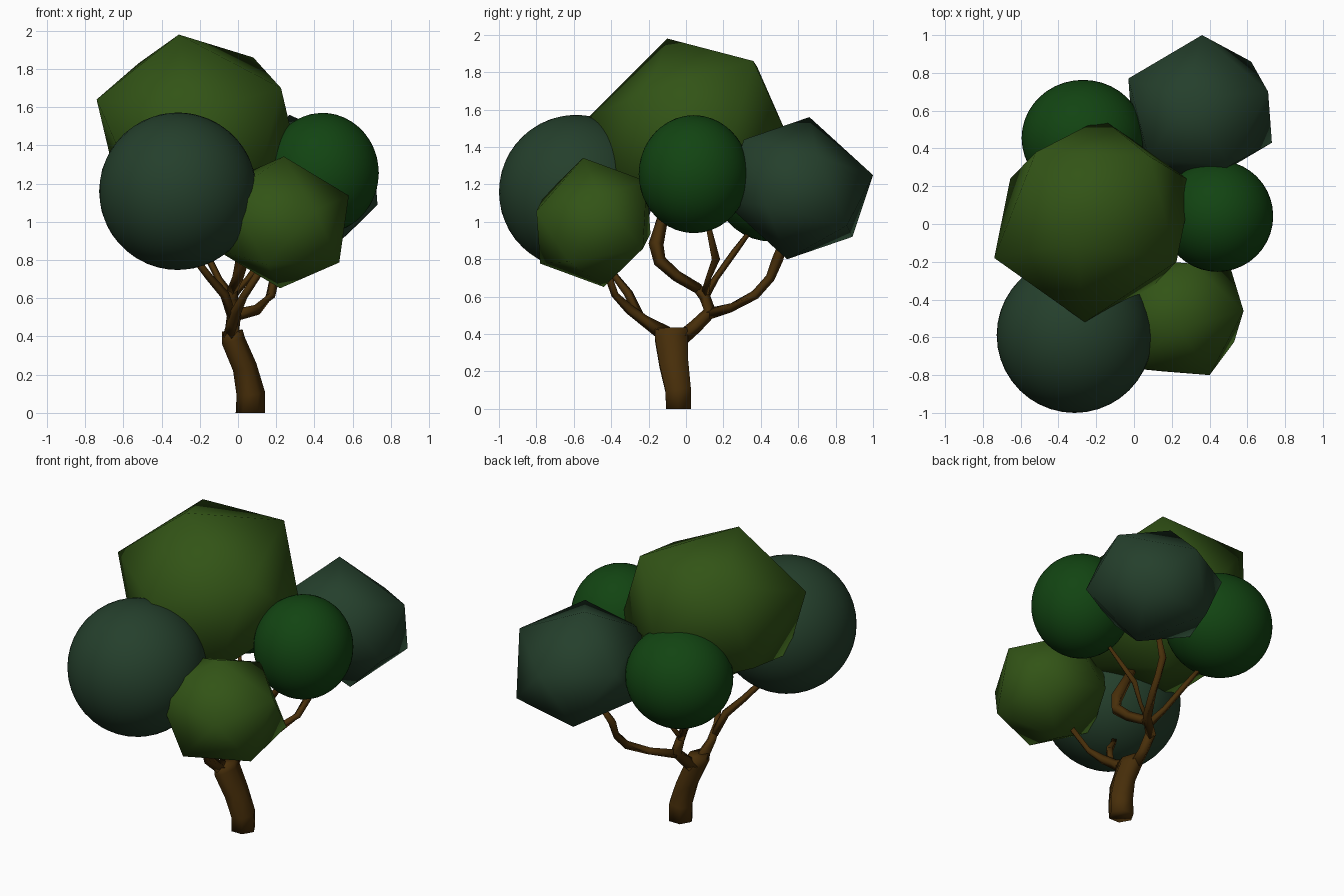
import bpy, bmesh
from mathutils import Vector, Matrix

if "Cube" in bpy.data.objects:
    bpy.data.objects.remove(bpy.data.objects["Cube"])


def material(name, rgb):
    m = bpy.data.materials.new(name)
    m.diffuse_color = (*rgb, 1)
    m.use_nodes = True
    m.node_tree.nodes["Principled BSDF"].inputs["Base Color"].default_value = m.diffuse_color
    return m


OLIVE = material("olive_leaf", (0.032, 0.088, 0.008))
SLATE = material("slate_leaf", (0.018, 0.05, 0.025))
GREEN = material("dark_leaf", (0.006, 0.058, 0.006))
BARK = material("bark", (0.065, 0.028, 0.003))


def frame(a, b):
    """Orthonormal frame with z along a and x towards b."""
    z = Vector(a).normalized()
    y = z.cross(Vector(b)).normalized()
    return Matrix((y.cross(z), y, z)).transposed()


def finish(name, bm, mat):
    bmesh.ops.recalc_face_normals(bm, faces=bm.faces)
    for f in bm.faces:
        f.smooth = True
    me = bpy.data.meshes.new(name)
    bm.to_mesh(me)
    bm.free()
    me.materials.append(mat)
    ob = bpy.data.objects.new(name, me)
    bpy.context.collection.objects.link(ob)
    return ob


def faceted_clump(name, centre, corners, mat):
    """Twenty-sided hull: six corners and their opposites through the centre."""
    bm = bmesh.new()
    for c in corners:
        bm.verts.new(c)
        bm.verts.new(-Vector(c))
    bmesh.ops.convex_hull(bm, input=bm.verts)
    finish(name, bm, mat).location = centre


def round_clump(name, centre, radii, mat):
    bm = bmesh.new()
    bmesh.ops.create_icosphere(bm, subdivisions=4, radius=1)
    bmesh.ops.scale(bm, vec=radii, verts=bm.verts)
    finish(name, bm, mat).location = centre


def limb(name, path, sides=5, stretch=()):
    """Tapered tube through (x, y, z, radius) points, ends capped."""
    bm = bmesh.new()
    pts = [Vector(p[:3]) for p in path]
    rings = []
    for i, p in enumerate(path):
        d = (pts[min(i + 1, len(pts) - 1)] - pts[max(i - 1, 0)]).normalized()
        if p[2] == 0:
            d = Vector((0, 0, 1))
        ref = Vector((0, 1, 0)) if abs(d.y) < 0.75 else Vector((1, 0, 0))
        m = Matrix.Translation(pts[i]) @ frame(d, ref).to_4x4()
        ring = bmesh.ops.create_circle(bm, segments=sides, radius=p[3], matrix=m)["verts"]
        if stretch:
            for v in ring:
                v.co.y = pts[i].y + (v.co.y - pts[i].y) * stretch[i]
        rings.append(ring)
    for a, b in zip(rings, rings[1:]):
        # align the rings so the tube does not twist
        ca = sum((v.co for v in a), Vector()) / sides
        cb = sum((v.co for v in b), Vector()) / sides
        k = min(range(sides), key=lambda s: sum(
            ((a[j].co - ca) - (b[(j + s) % sides].co - cb)).length for j in range(sides)))
        b[:] = b[k:] + b[:k]
        for j in range(sides):
            n = (j + 1) % sides
            bm.faces.new((a[j], a[n], b[n], b[j]))
    bm.faces.new(rings[0])
    bm.faces.new(rings[-1])
    return finish(name, bm, BARK)


# Faceted leaf clumps
faceted_clump("crown_clump", (-0.215, 0.02, 1.49),
              [(-0.095, -0.12, 0.49), (-0.525, -0.2, 0.15), (-0.305, 0.36, 0.34),
               (0.295, 0.34, 0.37), (0.44, -0.22, 0.21), (-0.045, -0.54, 0.07)], OLIVE)
faceted_clump("back_right_clump", (0.35, 0.6, 1.18),
              [(0.01, 0.4, 0.07), (-0.08, 0.06, 0.38), (-0.38, 0.17, 0.09),
               (-0.16, 0.29, -0.26), (0.27, 0.26, -0.2), (0.36, 0.1, 0.17)], SLATE)
faceted_clump("front_right_clump", (0.23, -0.495, 0.997),
              [(0.01, -0.055, 0.345), (0.35, 0.035, 0.14), (0.17, -0.305, 0.06),
               (-0.28, -0.265, 0.14), (-0.3, 0.13, 0.21), (0.08, 0.285, 0.22)], OLIVE)

# Round leaf clumps
round_clump("front_left_clump", (-0.315, -0.588, 1.16), (0.412, 0.412, 0.412), SLATE)
round_clump("right_clump", (0.442, 0.042, 1.255), (0.295, 0.295, 0.315), GREEN)
round_clump("back_left_clump", (-0.27, 0.455, 1.205), (0.325, 0.308, 0.31), GREEN)

# Trunk, flattened into a fork at the top
limb("trunk", [(0.065, -0.04, 0, 0.077), (0.067, -0.042, 0.1, 0.075),
               (0.035, -0.065, 0.24, 0.064), (-0.025, -0.078, 0.38, 0.062),
               (-0.03, -0.08, 0.43, 0.055)], 6, (1, 1.05, 1.4, 1.65, 1.8))

# Branches, one to each clump
branches = {
    "front_right_branch": [(-0.035, -0.11, 0.4, 0.045), (-0.03, -0.22, 0.47, 0.03),
                           (-0.01, -0.3, 0.53, 0.028), (0.03, -0.38, 0.61, 0.02),
                           (0.12, -0.43, 0.75, 0.02)],
    "front_left_branch": [(-0.03, -0.25, 0.5, 0.025), (-0.07, -0.31, 0.62, 0.025),
                          (-0.15, -0.38, 0.71, 0.02), (-0.25, -0.47, 0.84, 0.018)],
    "back_stem": [(-0.03, -0.02, 0.38, 0.04), (-0.03, 0.05, 0.44, 0.037),
                  (-0.02, 0.13, 0.52, 0.037), (-0.03, 0.1, 0.6, 0.03),
                  (-0.03, 0.05, 0.66, 0.025)],
    "back_right_branch": [(-0.02, 0.13, 0.51, 0.032), (0.1, 0.24, 0.54, 0.028),
                          (0.17, 0.37, 0.61, 0.025), (0.19, 0.45, 0.7, 0.025),
                          (0.19, 0.49, 0.8, 0.03), (0.26, 0.53, 0.92, 0.02)],
    "crown_branch": [(-0.03, 0.07, 0.64, 0.028), (0.0, -0.05, 0.71, 0.03),
                     (0.02, -0.14, 0.79, 0.035), (0.0, -0.16, 0.88, 0.04),
                     (-0.08, -0.11, 1.08, 0.025)],
    "right_branch": [(-0.03, 0.1, 0.61, 0.022), (0.05, 0.12, 0.7, 0.015),
                     (0.13, 0.16, 0.8, 0.022), (0.3, 0.11, 1.02, 0.012)],
    "back_left_branch": [(-0.03, 0.1, 0.6, 0.025), (-0.1, 0.16, 0.7, 0.018),
                         (-0.17, 0.26, 0.84, 0.018), (-0.23, 0.35, 0.96, 0.012)],
}
for name, path in branches.items():
    limb(name, path, 4)
